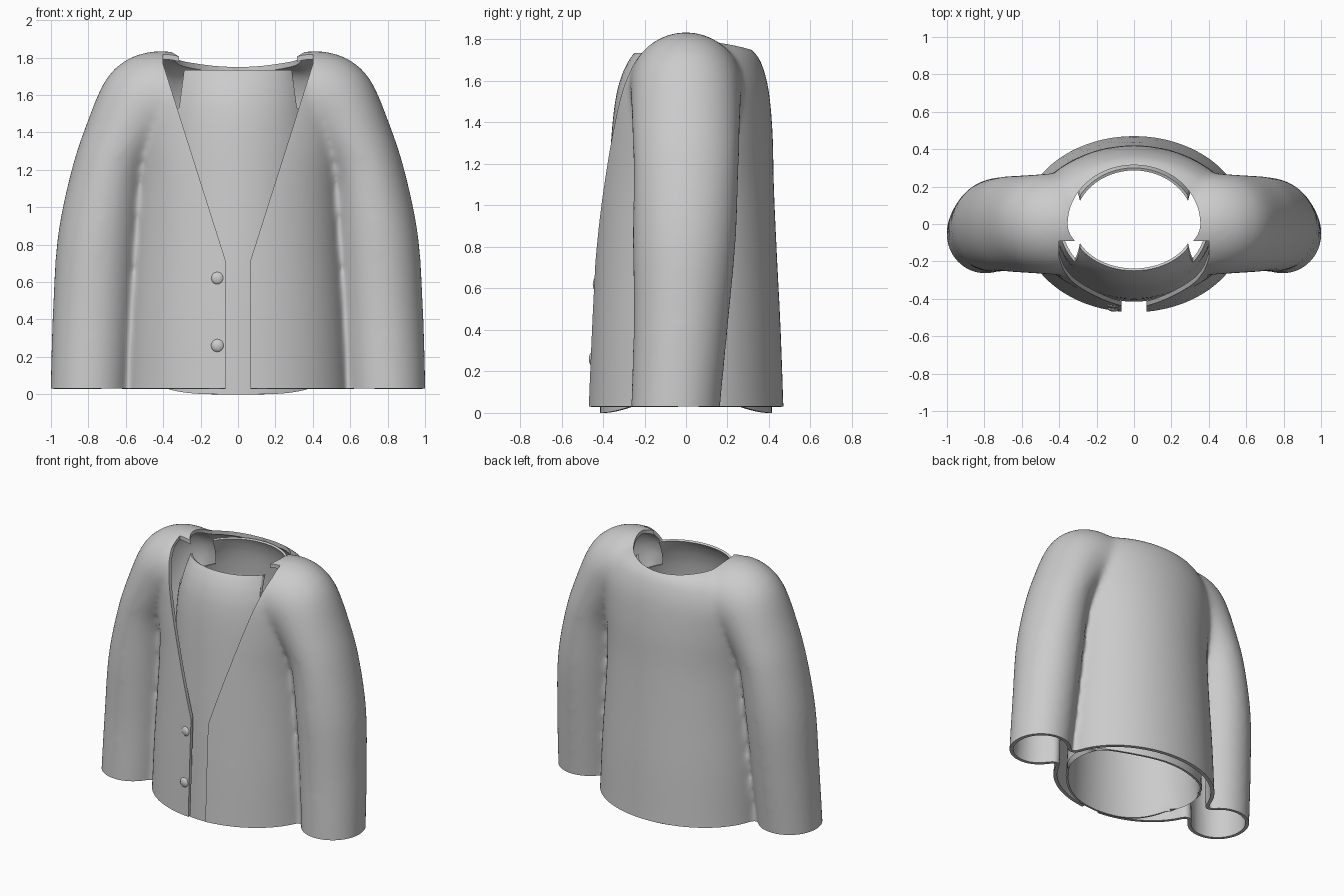
import bpy, bmesh, math
from mathutils import Vector

if "Cube" in bpy.data.objects:
    bpy.data.objects.remove(bpy.data.objects["Cube"])

SEGMENTS = 64
knit = bpy.data.materials.new("light_grey_knit")
knit.use_nodes = True
knit.diffuse_color = (0.6, 0.6, 0.6, 1)
knit.node_tree.nodes["Principled BSDF"].inputs["Base Color"].default_value = (0.6, 0.6, 0.6, 1)


def smooth_rows(rows, steps=6):
    """Catmull-Rom interpolation between rows of ring parameters."""
    out = []
    for i in range(len(rows) - 1):
        quad = [rows[max(i - 1, 0)], rows[i], rows[i + 1], rows[min(i + 2, len(rows) - 1)]]
        for s in range(steps):
            t = s / steps
            out.append([0.5 * (2 * b + (c - a) * t + (2 * a - 5 * b + 4 * c - d) * t * t
                               + (3 * b - a - 3 * c + d) * t ** 3) for a, b, c, d in zip(*quad)])
    return out + [list(rows[-1])]


def loft(bm, rings, caps=True):
    loops = [[bm.verts.new(p) for p in ring] for ring in rings]
    for low, high in zip(loops, loops[1:]):
        for i in range(len(low)):
            j = (i + 1) % len(low)
            bm.faces.new((low[i], low[j], high[j], high[i]))
    if caps:
        bm.faces.new(loops[0][::-1])
        bm.faces.new(loops[-1])


def circle():
    return [(math.cos(2 * math.pi * i / SEGMENTS), math.sin(2 * math.pi * i / SEGMENTS))
            for i in range(SEGMENTS)]


def body_ring(z, half_width, front, back):
    return [(half_width * c, (back if s > 0 else front) * s, z) for c, s in circle()]


def sleeve_ring(side, xi, zi, xo, zo, yc, ry):
    inner, outer = Vector((xi, 0, zi)), Vector((xo, 0, zo))
    mid, half = (inner + outer) / 2, (outer - inner) / 2
    points = [mid + half * c + Vector((0, yc + ry * s, 0)) for c, s in circle()]
    return [(side * p.x, p.y, p.z) for p in points]


def to_object(name, bm):
    bmesh.ops.recalc_face_normals(bm, faces=bm.faces)
    mesh = bpy.data.meshes.new(name)
    bm.to_mesh(mesh)
    bm.free()
    mesh.materials.append(knit)
    obj = bpy.data.objects.new(name, mesh)
    bpy.context.collection.objects.link(obj)
    return obj


def bake(obj):
    """Replace the mesh with its modified result."""
    bpy.context.view_layer.update()
    graph = bpy.context.evaluated_depsgraph_get()
    mesh = bpy.data.meshes.new_from_object(obj.evaluated_get(graph))
    obj.modifiers.clear()
    obj.data = mesh


def thicken(obj, amount):
    mod = obj.modifiers.new("thickness", 'SOLIDIFY')
    mod.thickness = amount
    mod.offset = -1
    bake(obj)


def cut(obj, cutters):
    for cutter in cutters:
        mod = obj.modifiers.new("cut", 'BOOLEAN')
        mod.operation = 'DIFFERENCE'
        mod.solver = 'EXACT'
        mod.object = cutter
    bake(obj)
    for cutter in cutters:
        bpy.data.objects.remove(cutter)


def prism(name, outline, y0, y1):
    bm = bmesh.new()
    loft(bm, [[(x, y, z) for x, z in outline] for y in (y0, y1)])
    return to_object(name, bm)


def finish(obj):
    bpy.ops.object.select_all(action='DESELECT')
    obj.select_set(True)
    bpy.context.view_layer.objects.active = obj
    bpy.ops.object.shade_smooth_by_angle(angle=math.radians(40))


# Cardigan body: height, half width, front depth, back depth
body_rows = [(-0.1, 0.61, 0.478, 0.478), (0.04, 0.6, 0.472, 0.47), (0.4, 0.585, 0.457, 0.457),
             (0.8, 0.56, 0.437, 0.437), (1.1, 0.55, 0.42, 0.424), (1.35, 0.57, 0.4, 0.418),
             (1.55, 0.58, 0.375, 0.4), (1.67, 0.54, 0.345, 0.37), (1.74, 0.48, 0.3, 0.33),
             (1.79, 0.38, 0.22, 0.25)]
# Sleeve: inner x and z, outer x and z, centre y, half depth
sleeve_rows = [(0.59, -0.1, 1.003, -0.1, -0.055, 0.213), (0.585, 0.03, 1.003, 0.03, -0.05, 0.215),
               (0.56, 0.4, 0.99, 0.45, -0.025, 0.228), (0.53, 0.8, 0.963, 0.85, -0.008, 0.248),
               (0.49, 1.15, 0.89, 1.2, 0, 0.254), (0.41, 1.3, 0.81, 1.445, 0, 0.26),
               (0.33, 1.35, 0.715, 1.67, 0, 0.265), (0.28, 1.35, 0.61, 1.78, 0, 0.27),
               (0.2, 1.35, 0.48, 1.83, 0, 0.27), (0.1, 1.3, 0.34, 1.83, 0, 0.26),
               (0.05, 1.3, 0.26, 1.79, 0, 0.25)]
bm = bmesh.new()
loft(bm, [body_ring(*r) for r in smooth_rows(body_rows)])
for side in (1, -1):
    loft(bm, [sleeve_ring(side, *r) for r in smooth_rows(sleeve_rows)])
cardigan = to_object("cardigan", bm)

# Fuse body and sleeves and soften the joins
remesh = cardigan.modifiers.new("fuse", 'REMESH')
remesh.mode = 'VOXEL'
remesh.voxel_size = 0.015
soften = cardigan.modifiers.new("soften", 'SMOOTH')
soften.factor = 0.5
soften.iterations = 30
bake(cardigan)

# Open the hem and cuffs, then give the cloth thickness
bm = bmesh.new()
bm.from_mesh(cardigan.data)
bmesh.ops.bisect_plane(bm, geom=bm.verts[:] + bm.edges[:] + bm.faces[:], dist=1e-5,
                       plane_co=(0, 0, 0.03), plane_no=(0, 0, 1), clear_inner=True)
bm.to_mesh(cardigan.data)
bm.free()
thicken(cardigan, 0.025)

# Neck hole and front opening
bm = bmesh.new()
loft(bm, [body_ring(z, 0.355, 0.2, 0.315) for z in (1.55, 2.0)])
neck_cutter = to_object("neck_cutter", bm)
right_edge = [(0.068, -0.2), (0.068, 0.72), (0.4, 1.765), (0.4, 2.0)]
outline = right_edge + [(-x, z) for x, z in reversed(right_edge)]
cut(cardigan, [neck_cutter, prism("front_cutter", outline, -1, -0.09)])
finish(cardigan)

# Undershirt: height, half width, front depth, back depth
shirt_rows = [(0, 0.5, 0.415, 0.415), (0.6, 0.46, 0.4, 0.405), (1.0, 0.43, 0.38, 0.385),
              (1.35, 0.42, 0.358, 0.37), (1.52, 0.4, 0.338, 0.355), (1.62, 0.375, 0.312, 0.34),
              (1.69, 0.35, 0.28, 0.32), (1.735, 0.335, 0.25, 0.3)]
bm = bmesh.new()
loft(bm, [body_ring(*r) for r in smooth_rows(shirt_rows)], caps=False)
# Hem rises towards the sides
for v in bm.verts:
    if v.co.z < 0.001:
        v.co.z = 0.09 * (v.co.x / 0.5) ** 4
undershirt = to_object("undershirt", bm)
thicken(undershirt, 0.015)
armholes = [prism("armhole_cutter", [(s * 0.29, 2), (s * 0.29, 1.72), (s * 0.315, 1.53),
                                     (s * 0.6, 1.5), (s * 0.6, 2)], -1, 1) for s in (1, -1)]
cut(undershirt, armholes)
finish(undershirt)

# Buttons
for name, z, y in (("upper_button", 0.62, -0.428), ("lower_button", 0.26, -0.447)):
    bm = bmesh.new()
    bmesh.ops.create_uvsphere(bm, u_segments=24, v_segments=12, radius=0.036)
    for v in bm.verts:
        v.co = (v.co.x - 0.108, v.co.y * 0.6 + y, v.co.z + z)
    finish(to_object(name, bm))
